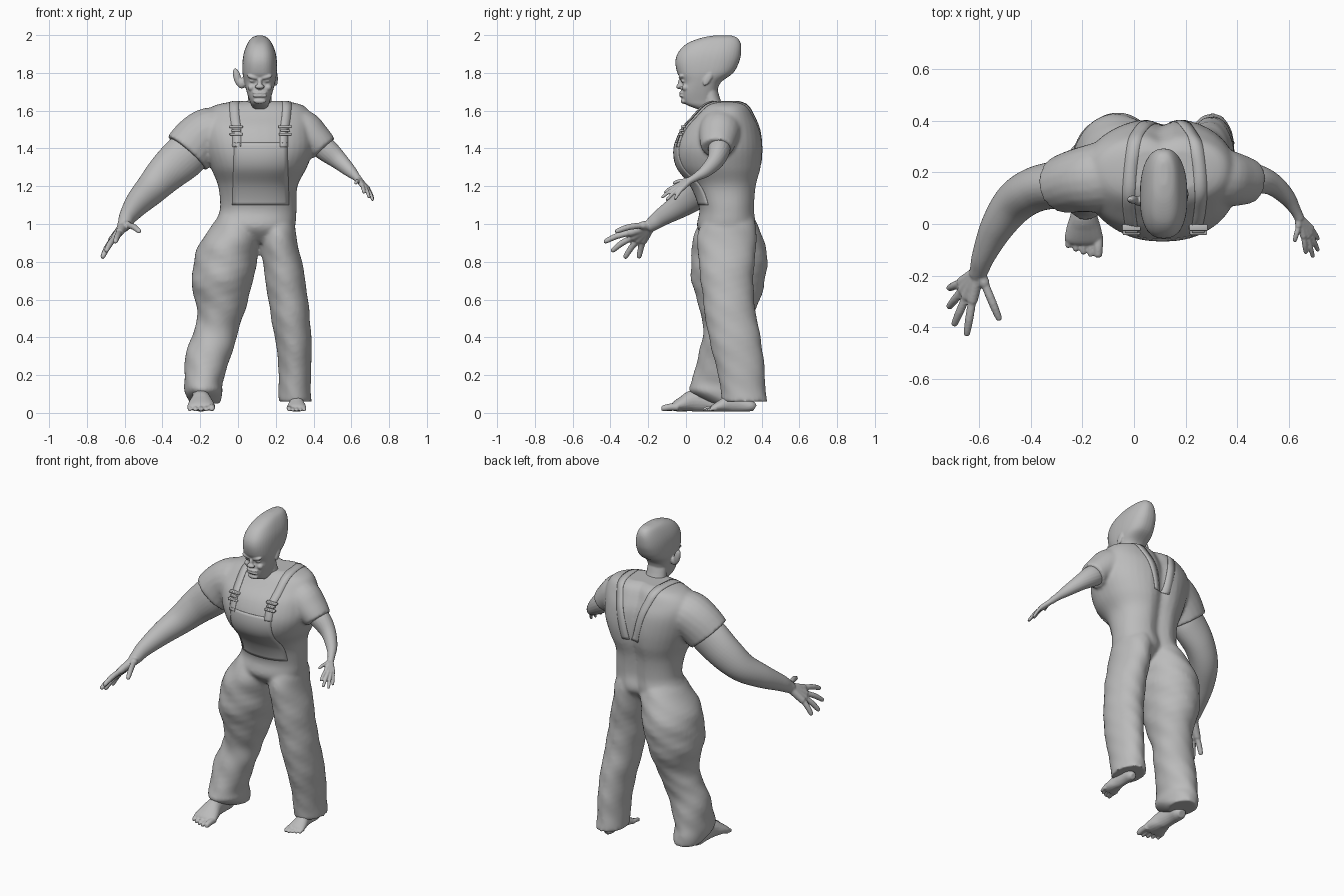
import bpy, bmesh
from math import sin, cos, pi, exp
from mathutils import Vector, Matrix

if "Cube" in bpy.data.objects:
    bpy.data.objects.remove(bpy.data.objects["Cube"])

GREY = (0.5, 0.5, 0.5, 1)
grey = bpy.data.materials.new("plain grey")
grey.use_nodes = True
grey.diffuse_color = GREY
grey.node_tree.nodes["Principled BSDF"].inputs["Base Color"].default_value = GREY


def smooth_rows(rows, steps):
    """Catmull-Rom interpolation between profile rows."""
    rows = [Vector(r) for r in rows]
    pts = [rows[0]] + rows + [rows[-1]]
    out = []
    for p, a, b, n in zip(pts, pts[1:], pts[2:], pts[3:]):
        for i in range(steps):
            t = i / steps
            out.append(a + (b - p) * (t / 2) + (p * 2 - a * 5 + b * 4 - n) * (t * t / 2)
                       + (a * 3 - p - b * 3 + n) * (t ** 3 / 2))
    return out + [rows[-1]]


def skin_rings(bm, rings):
    loops = [[bm.verts.new(p) for p in ring] for ring in rings]
    for a, b in zip(loops, loops[1:]):
        for i in range(len(a)):
            j = (i + 1) % len(a)
            bm.faces.new((a[i], a[j], b[j], b[i]))
    bm.faces.new(loops[0])
    bm.faces.new(loops[-1])


def stack(bm, rows, groove=0, fold=0, square=1.0, steps=5):
    """Horizontal rings from rows of (x0, x1, y0, y1, z)."""
    rings = []
    for x0, x1, y0, y1, z in smooth_rows(rows, steps):
        ring = []
        for k in range(40):
            a = 2 * pi * k / 40
            c, s = cos(a), sin(a)
            c, s = abs(c) ** square * (1 if c > 0 else -1), abs(s) ** square * (1 if s > 0 else -1)
            wave = 1 + fold * sin(z * 42 + 2 * a) * sin(3 * a + z * 9)
            x = (x1 - x0) / 2 * c * wave
            y = (y1 - y0) / 2 * s * wave
            if s > 0:
                y -= groove * exp(-(x / 0.045) ** 2)
            ring.append(((x0 + x1) / 2 + x, (y0 + y1) / 2 + y, z))
        rings.append(ring)
    skin_rings(bm, rings)


def limb(bm, rows, steps=4, n=20):
    """Tube along rows of (x, y, z, side radius, up radius)."""
    rows = smooth_rows(rows, steps)
    mid = [Vector(r[:3]) for r in rows]
    rings = []
    for i, r in enumerate(rows):
        d = (mid[min(i + 1, len(mid) - 1)] - mid[max(i - 1, 0)]).normalized()
        side = d.cross(Vector((0, 0, 1))).normalized()
        up = side.cross(d)
        rings.append([mid[i] + side * r[3] * cos(2 * pi * k / n) + up * r[4] * sin(2 * pi * k / n)
                      for k in range(n)])
    skin_rings(bm, rings)


def finger(bm, a, b, r, bend=0.0):
    a, b = Vector(a), Vector(b)
    m = a.lerp(b, 0.5) + Vector((0, 0, bend))
    e = a.lerp(b, 0.93)
    limb(bm, [(*a, r, r), (*m, r, r), (*e, r * 0.8, r * 0.8), (*b, r * 0.35, r * 0.35)], 3, 12)


def hand(bm, wrist, fingers, r):
    """Palm as a fan of bones from the wrist, each carrying a finger."""
    for knuckle, tip in fingers:
        limb(bm, [(*wrist, r * 1.6, r * 1.6), (*knuckle, r * 1.3, r * 1.3)], 4, 12)
        finger(bm, knuckle, tip, r, r * .4)


def ball(bm, at, size, tilt=0, axis="Y"):
    m = Matrix.Translation(at) @ Matrix.Rotation(tilt, 4, axis) @ Matrix.Diagonal((*size, 1))
    bmesh.ops.create_uvsphere(bm, u_segments=20, v_segments=12, radius=1, matrix=m)


def finish(bm, name, voxel=0, relax=4):
    """Turn overlapping volumes into one smooth skin."""
    bmesh.ops.recalc_face_normals(bm, faces=bm.faces)
    for f in bm.faces:
        f.smooth = True
    me = bpy.data.meshes.new(name)
    bm.to_mesh(me)
    bm.free()
    me.materials.append(grey)
    ob = bpy.data.objects.new(name, me)
    bpy.context.collection.objects.link(ob)
    if voxel:
        rm = ob.modifiers.new("merge", "REMESH")
        rm.mode, rm.voxel_size, rm.use_smooth_shade = "VOXEL", voxel, True
        sm = ob.modifiers.new("relax", "SMOOTH")
        sm.factor, sm.iterations = 0.5, relax
    return ob


# Shirt and trousers as one garment
bm = bmesh.new()
stack(bm, [(-.02, .25, .13, .31, .9), (-.12, .3, .06, .375, .98), (-.095, .31, .07, .37, 1.08),
           (-.105, .315, .025, .38, 1.2), (-.145, .365, -.05, .405, 1.3), (-.18, .40, -.065, .412, 1.4),
           (-.2, .40, -.03, .40, 1.5), (-.19, .39, .03, .37, 1.57), (-.13, .35, .08, .34, 1.625),
           (-.02, .26, .12, .3, 1.65)], groove=.03, square=.9)
# right leg, its hem hanging lower at the back, then left leg
stack(bm, [(-.255, -.095, .14, .325, .05), (-.28, -.08, .025, .325, .11), (-.285, -.08, .03, .315, .17),
           (-.275, -.03, .07, .31, .32), (-.235, 0, .09, .33, .43), (-.215, .03, .08, .36, .52),
           (-.245, .08, .03, .42, .7), (-.215, .11, .03, .425, .87), (-.14, .125, .06, .38, .99),
           (-.07, .1, .11, .33, 1.08)], fold=.03)
stack(bm, [(.215, .39, .19, .43, .06), (.215, .385, .18, .42, .15), (.21, .39, .145, .41, .3),
           (.185, .385, .11, .385, .45), (.16, .37, .09, .36, .6), (.135, .345, .07, .36, .77),
           (.115, .31, .06, .375, .92), (.115, .3, .08, .365, 1.0), (.13, .27, .12, .33, 1.08)],
      fold=.025)
# sleeves
limb(bm, [(-.04, .2, 1.5, .13, .11), (-.14, .18, 1.485, .135, .135), (-.21, .17, 1.44, .125, .14),
          (-.27, .155, 1.375, .115, .138)])
limb(bm, [(.24, .2, 1.51, .13, .11), (.34, .18, 1.49, .115, .115), (.41, .17, 1.445, .1, .09),
          (.455, .165, 1.4, .085, .078)])
garment = finish(bm, "shirt_and_trousers", .01, 6)


# Dungaree bib and straps, wrapped thinly on the garment
def wrap(bm, name, method):
    ob = finish(bm, name)
    sw = ob.modifiers.new("wrap", "SHRINKWRAP")
    sw.target, sw.wrap_method, sw.offset = garment, method, .001
    if method == "PROJECT":
        sw.use_project_y, sw.use_negative_direction = True, True
    else:
        sw.wrap_mode = "OUTSIDE_SURFACE"
    so = ob.modifiers.new("thickness", "SOLIDIFY")
    so.thickness, so.offset = .003, 0


bm = bmesh.new()
grid = [[bm.verts.new((.12 + (i / 12 - .5) * (.28 + .02 * j / 20), -.2, 1.43 - j * .0165))
         for i in range(13)] for j in range(21)]
for p, q in zip(grid, grid[1:]):
    for i in range(12):
        bm.faces.new((p[i], p[i + 1], q[i + 1], q[i]))
wrap(bm, "bib", "PROJECT")

for name, s in (("right_strap", -1), ("left_strap", 1)):
    bm = bmesh.new()
    path = smooth_rows([(.13, -.06, 1.41), (.13, -.03, 1.5), (.14, .05, 1.59), (.14, .13, 1.64),
                        (.13, .25, 1.65), (.11, .34, 1.6), (.07, .39, 1.48), (.03, .4, 1.32)], 6)
    edge = [[bm.verts.new((.12 + s * p.x + w, p.y, p.z)) for w in (-.025, 0, .025)] for p in path]
    for p, q in zip(edge, edge[1:]):
        for i in range(2):
            bm.faces.new((p[i], p[i + 1], q[i + 1], q[i]))
    wrap(bm, name, "NEAREST_SURFACEPOINT")
    bm = bmesh.new()
    for z, w, y in ((1.515, .036, -.014), (1.495, .025, -.022), (1.475, .034, -.03)):
        m = Matrix.Translation((.12 + s * .13, y, z)) @ Matrix.Diagonal((w * 2, .025, .013, 1))
        bmesh.ops.create_cube(bm, size=1, matrix=m)
    buckle = finish(bm, name.replace("strap", "buckle"))
    bv = buckle.modifiers.new("soft edges", "BEVEL")
    bv.width, bv.segments = .004, 2

# Head: tall skull with full sides
bm = bmesh.new()
stack(bm, [(.085, .145, .07, .14, 1.605), (.07, .162, .005, .15, 1.63), (.06, .17, -.018, .155, 1.655),
           (.046, .184, -.025, .165, 1.7), (.034, .197, -.02, .185, 1.75), (.024, .206, -.046, .25, 1.8),
           (.024, .206, -.056, .282, 1.86), (.032, .198, -.04, .292, 1.91), (.05, .18, .005, .29, 1.955),
           (.072, .158, .08, .272, 1.985), (.1, .13, .15, .24, 1.998)], square=.8)
# neck
stack(bm, [(.04, .195, .09, .24, 1.58), (.05, .18, .09, .19, 1.64), (.055, .175, .08, .165, 1.72)])
# nose, chin, lips, then brow, eye and cheek on each side
ball(bm, (.115, -.036, 1.727), (.026, .017, .013))
ball(bm, (.115, -.027, 1.748), (.012, .016, .024))
ball(bm, (.115, -.014, 1.65), (.034, .014, .014))
for z in (1.678, 1.695):
    ball(bm, (.115, -.022, z), (.04, .014, .008))
for s in (-1, 1):
    ball(bm, (.115 + s * .034, -.022, 1.777), (.034, .018, .012), -s * .25)
    ball(bm, (.115 + s * .036, -.014, 1.757), (.018, .012, .008))
    ball(bm, (.115 + s * .044, -.002, 1.722), (.02, .02, .018))
# large right ear standing out, small left ear lying flat
ball(bm, (-.004, .095, 1.775), (.02, .016, .052), -.25)
ball(bm, (.02, .09, 1.745), (.024, .02, .028))
ball(bm, (.204, .115, 1.768), (.007, .018, .04), -.5, "X")
finish(bm, "head", .005, 3)

# Right arm, long and heavy
bm = bmesh.new()
limb(bm, [(-.2, .165, 1.43, .09, .1), (-.28, .155, 1.36, .092, .118), (-.38, .135, 1.27, .088, .105),
          (-.46, .085, 1.185, .082, .087), (-.53, -.01, 1.112, .066, .07), (-.582, -.12, 1.042, .046, .05),
          (-.598, -.17, 1.006, .038, .04), (-.61, -.2, .983, .032, .032)], 8, 32)
hand(bm, (-.604, -.185, .993),
     (((-.578, -.235, .993), (-.52, -.375, .96)), ((-.628, -.3, .953), (-.65, -.435, .905)),
      ((-.652, -.285, .928), (-.7, -.395, .855)), ((-.667, -.258, .912), (-.72, -.325, .82)),
      ((-.672, -.228, .908), (-.72, -.25, .82))), .0165)
finish(bm, "right_arm", .006, 4)

# Left arm, short and thin
bm = bmesh.new()
limb(bm, [(.4, .175, 1.44, .06, .06), (.47, .175, 1.39, .058, .062), (.535, .155, 1.335, .044, .048),
          (.592, .105, 1.282, .033, .034), (.625, .055, 1.25, .022, .022), (.643, .02, 1.23, .019, .019)], 8)
hand(bm, (.64, .025, 1.233),
     (((.638, -.01, 1.23), (.622, -.07, 1.215)), ((.658, -.05, 1.203), (.667, -.115, 1.165)),
      ((.674, -.05, 1.192), (.695, -.13, 1.14)), ((.685, -.038, 1.187), (.715, -.105, 1.125)),
      ((.69, -.02, 1.187), (.715, -.06, 1.13))), .01)
finish(bm, "left_arm", .004, 2)

# Bare feet; inner is the direction of the big toe
for name, x, toe, long, w, tall, inner in (("right_foot", -.195, -.13, .34, .078, 1, 1),
                                           ("left_foot", .31, .09, .28, .055, .75, -1)):
    bm = bmesh.new()
    rows = [(.98, .3, .025), (.9, .55, .04), (.7, .55, .055), (.5, .65, .058), (.35, .85, .043),
            (.22, .95, .028), (.17, .85, .019)]
    limb(bm, [(x, toe + long * t, h * tall + .006, w * r, h * tall) for t, r, h in rows])
    limb(bm, [(x, toe + long * .5, .04, w * .55, w * .55), (x, toe + long * .62, .11, w * .6, w * .6),
              (x, toe + long * .7, .22, w * .5, w * .6)])
    for i in range(5):
        tx = x + inner * w * (.72 - .37 * i)
        r = w * (.24 if i == 0 else .17)
        tip = toe + long * (.0, .01, .035, .07, .11)[i]
        finger(bm, (tx, toe + long * .26, r + .012), (tx, tip, r + .004), r, .004)
    finish(bm, name, .005, 2)
